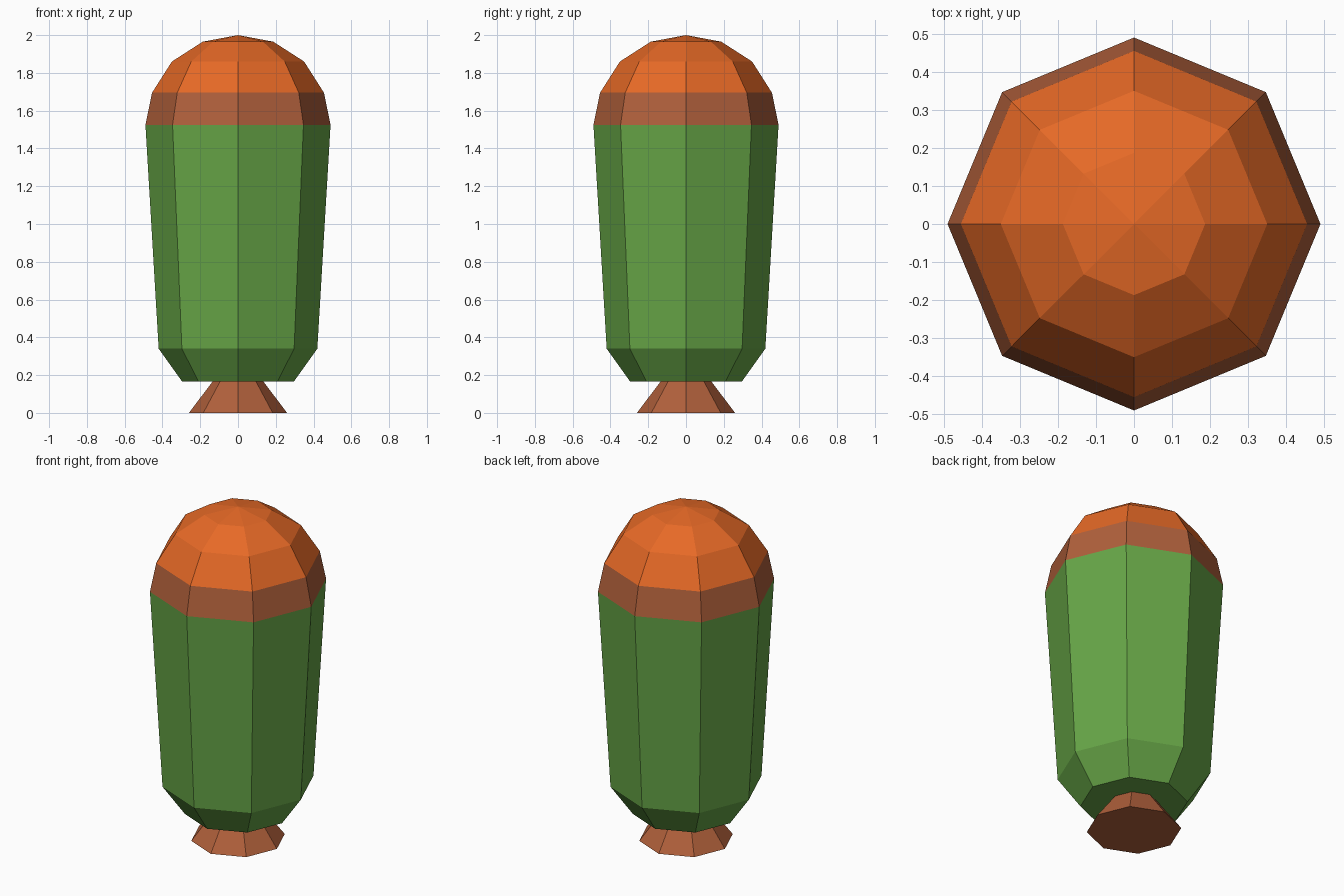
import bpy, bmesh, math

if "Cube" in bpy.data.objects:
    bpy.data.objects.remove(bpy.data.objects["Cube"])

SIDES = 8


def srgb(r, g, b):
    def lin(c):
        c /= 255
        return c / 12.92 if c <= 0.04045 else ((c + 0.055) / 1.055) ** 2.4
    return (lin(r), lin(g), lin(b), 1)


def material(name, rgb):
    m = bpy.data.materials.new(name)
    m.diffuse_color = srgb(*rgb)
    m.use_nodes = True
    m.node_tree.nodes["Principled BSDF"].inputs["Base Color"].default_value = m.diffuse_color
    return m


def lathe(name, profile, mat):
    """Turn a (radius, height) profile, listed bottom to top, into an octagonal shell."""
    bm = bmesh.new()
    rings = []
    for r, z in profile:
        if r == 0:
            rings.append([bm.verts.new((0, 0, z))] * SIDES)
        else:
            rings.append([bm.verts.new((r * math.cos(math.tau * i / SIDES),
                                        r * math.sin(math.tau * i / SIDES), z))
                          for i in range(SIDES)])
    for low, high in zip(rings, rings[1:]):
        for i in range(SIDES):
            j = (i + 1) % SIDES
            corners = dict.fromkeys((low[i], low[j], high[j], high[i]))
            bm.faces.new(list(corners))
    mesh = bpy.data.meshes.new(name)
    bm.to_mesh(mesh)
    bm.free()
    mesh.materials.append(mat)
    obj = bpy.data.objects.new(name, mesh)
    bpy.context.collection.objects.link(obj)
    return obj


green = material("green", (103, 166, 71))
brown = material("brown", (176, 96, 59))
orange = material("orange", (230, 105, 38))

# Flared foot with a closed underside
lathe("foot", [(0, 0), (0.26, 0), (0.135, 0.165)], brown)
# Tapered body with chamfered bottom
lathe("body", [(0.135, 0.165), (0.295, 0.165), (0.42, 0.34), (0.49, 1.525)], green)
# Brown band under the dome
lathe("rim_band", [(0.49, 1.525), (0.455, 1.695)], brown)
# Faceted dome
lathe("dome", [(0.455, 1.695), (0.35, 1.86), (0.187, 1.965), (0, 2.0)], orange)
